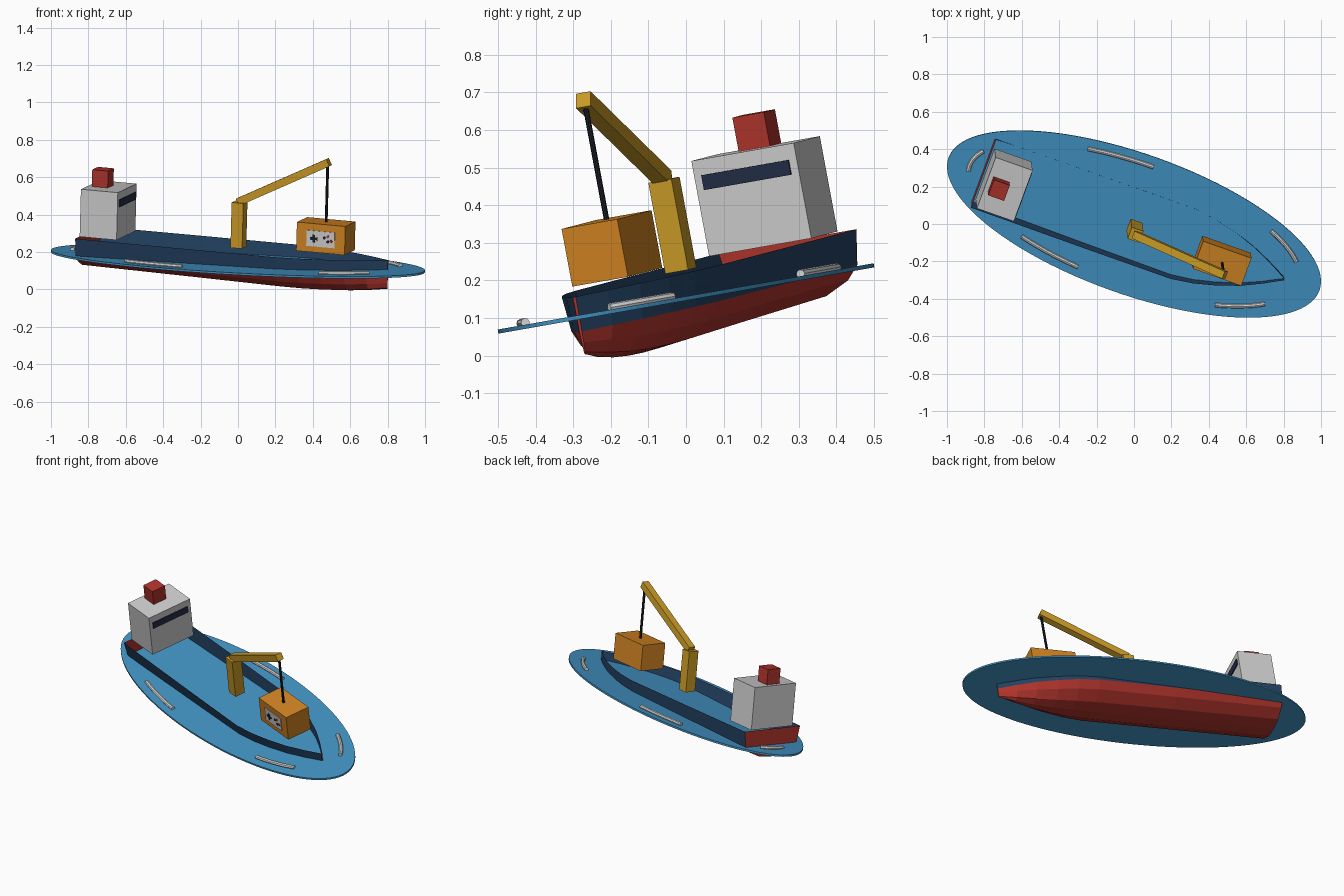
import bpy, bmesh, math
from mathutils import Matrix, Vector

if "Cube" in bpy.data.objects:
    bpy.data.objects.remove(bpy.data.objects["Cube"])

# Flat colours
def material(name, rgb):
    m = bpy.data.materials.new(name)
    m.diffuse_color = (*rgb, 1)
    m.use_nodes = True
    m.node_tree.nodes["Principled BSDF"].inputs["Base Color"].default_value = m.diffuse_color
    return m

BLUE = material("water blue", (0.054, 0.29, 0.55))
NAVY = material("hull navy", (0.017, 0.053, 0.12))
RED = material("hull red", (0.43, 0.034, 0.025))
WHITE = material("cabin white", (0.62, 0.62, 0.63))
FOAM = material("foam white", (0.70, 0.70, 0.70))
YELLOW = material("crane yellow", (0.60, 0.33, 0.02))
ORANGE = material("container orange", (0.64, 0.23, 0.016))
GLASS = material("window dark", (0.016, 0.026, 0.06))
BLACK = material("rope black", (0.012, 0.015, 0.022))

# Tilted water frame, and ship frame pitched slightly bow down (x is towards the bow)
WATER = (Matrix.Translation((0, 0, 0.152)) @ Matrix.Rotation(math.radians(10), 4, 'X')
         @ Matrix.Rotation(math.radians(-20), 4, 'Z'))
SHIP = WATER @ Matrix.Rotation(0.0276, 4, 'Y')

def finish(name, bm, mats, frame=SHIP):
    bmesh.ops.recalc_face_normals(bm, faces=bm.faces)
    me = bpy.data.meshes.new(name)
    bm.to_mesh(me)
    bm.free()
    for m in mats:
        me.materials.append(m)
    ob = bpy.data.objects.new(name, me)
    bpy.context.collection.objects.link(ob)
    ob.matrix_world = frame
    return ob

def box(name, centre, size, mat, turn=Matrix()):
    bm = bmesh.new()
    bmesh.ops.create_cube(bm, size=1)
    bm.transform(Matrix.Translation(centre) @ turn @ Matrix.Diagonal((*size, 1)))
    return finish(name, bm, [mat])

def disc(name, radius, depth, sides, mat, local, frame=SHIP):
    bm = bmesh.new()
    bmesh.ops.create_cone(bm, cap_ends=True, segments=sides, radius1=radius,
                          radius2=radius, depth=depth)
    bm.transform(local)
    return finish(name, bm, [mat], frame)

# Water: thin elliptical sheet
disc("water", 1, 0.011, 96, BLUE, Matrix.Diagonal((1.055, 0.38, 1, 1)), WATER)

# Foam: five curved tubes lying on the water
for k in range(5):
    bm = bmesh.new()
    rings = []
    for i in range(9):
        t = math.radians(30 + 72 * k - 11.5 + 23 * i / 8)
        p = Vector((0.935 * math.cos(t), 0.328 * math.sin(t), 0.011))
        tangent = Vector((-0.935 * math.sin(t), 0.328 * math.cos(t), 0)).normalized()
        side = tangent.cross(Vector((0, 0, 1)))
        rings.append([bm.verts.new(p + 0.012 * (side * math.cos(a) + Vector((0, 0, math.sin(a)))))
                      for a in (j * math.tau / 8 for j in range(8))])
    for a, b in zip(rings, rings[1:]):
        for j in range(8):
            bm.faces.new((a[j], a[(j + 1) % 8], b[(j + 1) % 8], b[j]))
    bm.faces.new(rings[0])
    bm.faces.new(rings[-1])
    finish(f"foam_{k + 1}", bm, [FOAM], WATER)

# Hull: open shell lofted through stations of (x, half width, keel height)
stations = [(-0.857, 0.198, -0.090), (-0.2, 0.201, -0.101), (0.28, 0.201, -0.110),
            (0.40, 0.184, -0.111), (0.52, 0.153, -0.109), (0.64, 0.112, -0.103),
            (0.75, 0.060, -0.091), (0.852, 0.004, -0.076)]
# (share of half width, share of depth below the paint line)
bilge = [(0.92, 0.0), (0.75, 0.48), (0.40, 0.90), (0.0, 1.0)]
PAINT = -0.015
bm = bmesh.new()
loops = []
for x, w, keel in stations:
    half = [(w, 0.079)] + [(w * a, PAINT + (keel - PAINT) * d) for a, d in bilge]
    section = half + [(-y, z) for y, z in half[-2::-1]]
    loops.append([bm.verts.new((x, y, z)) for y, z in section])
for a, b in zip(loops, loops[1:]):
    for j in range(len(a) - 1):
        f = bm.faces.new((a[j], a[j + 1], b[j + 1], b[j]))
        f.material_index = 0 if j in (0, len(a) - 2) else 1
for end in (loops[0], loops[-1]):
    bm.faces.new(end).material_index = 1
finish("hull", bm, [NAVY, RED])

# Cabin with front window and funnel
box("cabin", (-0.745, 0, 0.211), (0.21, 0.294, 0.258), WHITE)
box("cabin_window", (-0.638, 0, 0.278), (0.008, 0.25, 0.04), GLASS)
box("funnel", (-0.78, 0, 0.386), (0.09, 0.09, 0.092), RED)

# Crane: post, sloping boom and rope
box("crane_post", (0, 0, 0.198), (0.066, 0.066, 0.246), YELLOW)
start, tip = Vector((-0.005, 0, 0.322)), Vector((0.502, 0, 0.582))
along = tip - start
box("crane_boom", (start + tip) / 2, (along.length, 0.042, 0.042), YELLOW,
    Matrix.Rotation(-math.atan2(along.z, along.x), 4, 'Y'))
disc("crane_rope", 0.0075, 0.32, 10, BLACK, Matrix.Translation((0.495, 0, 0.415)))

# Hanging container with a control pad panel on its starboard side
CX, CZ = 0.495, 0.179
box("container", (CX, 0, CZ), (0.275, 0.16, 0.156), ORANGE)
box("panel", (CX, -0.0815, CZ - 0.003), (0.16, 0.005, 0.085), WHITE)
for name, size in (("pad_bar_across", (0.042, 0.004, 0.014)), ("pad_bar_upright", (0.014, 0.004, 0.042))):
    box(name, (CX - 0.038, -0.085, CZ - 0.003), size, BLACK)
for i, (dx, dz, mat) in enumerate([(0.022, 0.006, BLACK), (0.042, 0.014, RED),
                                   (0.042, -0.014, BLACK), (0.060, -0.010, RED)]):
    disc(f"pad_button_{i + 1}", 0.008, 0.004, 10, mat,
         Matrix.Translation((CX + dx, -0.085, CZ + dz)) @ Matrix.Rotation(math.pi / 2, 4, 'X'))
